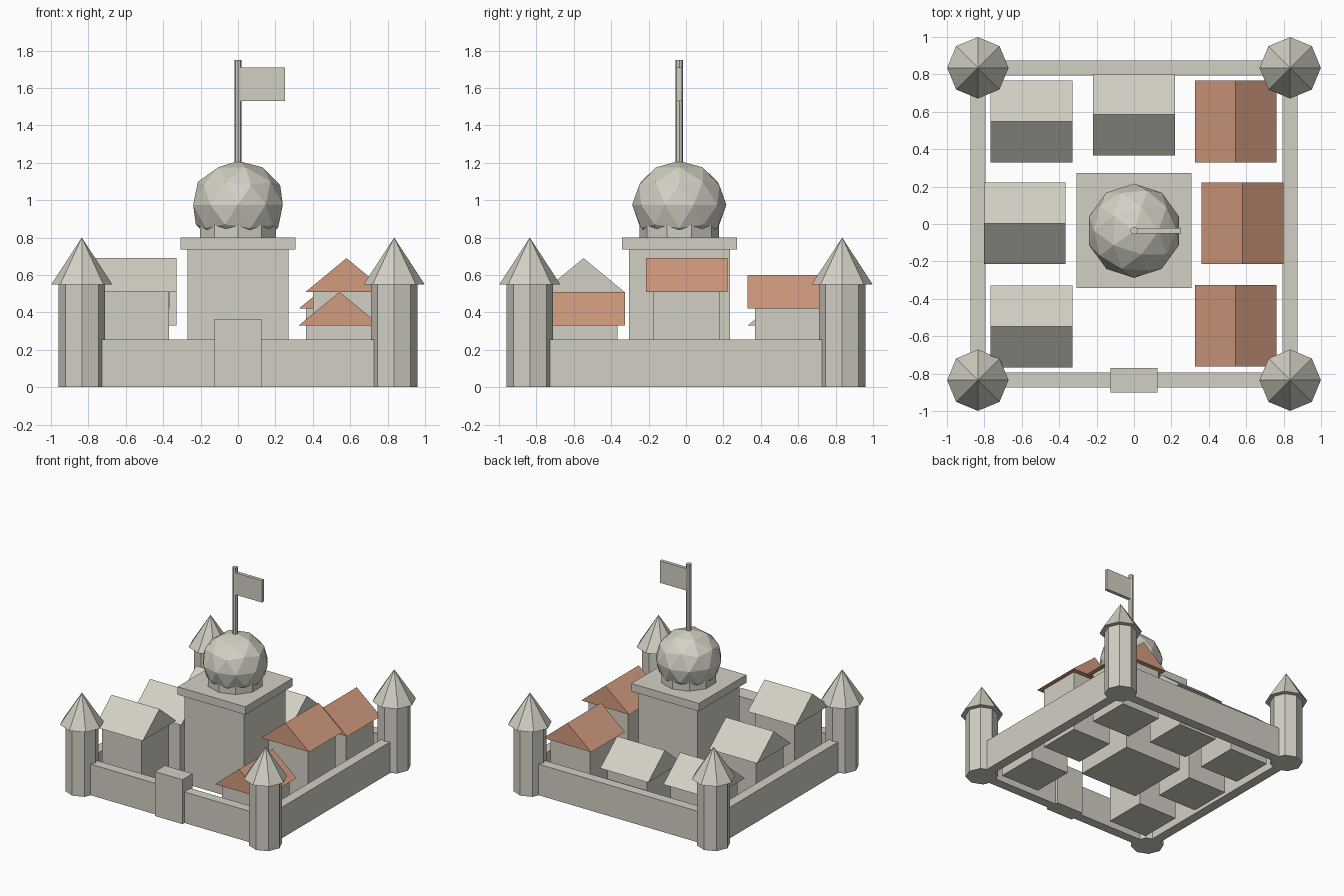
import bpy, bmesh
from mathutils import Matrix, Vector

cube = bpy.data.objects.get("Cube")
if cube:
    bpy.data.objects.remove(cube, do_unlink=True)


def make_material(name, color):
    mat = bpy.data.materials.new(name)
    mat.use_nodes = True
    mat.diffuse_color = color
    mat.node_tree.nodes["Principled BSDF"].inputs["Base Color"].default_value = color
    return mat


stone = make_material("pale stone", (0.65, 0.63, 0.55, 1))
tile = make_material("red roof tile", (0.65, 0.33, 0.21, 1))


def finish(name, bm, mat=stone):
    bmesh.ops.recalc_face_normals(bm, faces=bm.faces)
    mesh = bpy.data.meshes.new(name)
    bm.to_mesh(mesh)
    bm.free()
    mesh.materials.append(mat)
    obj = bpy.data.objects.new(name, mesh)
    bpy.context.collection.objects.link(obj)
    return obj


def box(name, x, y, z0, z1, sx, sy):
    """Box centred on x, y with full widths sx, sy."""
    bm = bmesh.new()
    place = Matrix.Translation((x, y, (z0 + z1) / 2)) @ Matrix.Diagonal((sx, sy, z1 - z0, 1))
    bmesh.ops.create_cube(bm, size=1, matrix=place)
    return finish(name, bm)


def column(name, x, y, z0, z1, sides, r0, r1):
    """Closed cylinder or cone standing on z0."""
    bm = bmesh.new()
    bmesh.ops.create_cone(bm, cap_ends=True, segments=sides, radius1=r0, radius2=r1,
                          depth=z1 - z0, matrix=Matrix.Translation((x, y, (z0 + z1) / 2)))
    bmesh.ops.remove_doubles(bm, verts=bm.verts, dist=0.0001)
    return finish(name, bm)


def gable_roof(name, x, y, z, mat, along_y):
    """Triangular prism with its ridge along x or y."""
    half, rise = 0.218, 0.18
    bm = bmesh.new()
    profile = ((-half, 0), (half, 0), (0, rise))
    start = [bm.verts.new((-half, a, h)) for a, h in profile]
    end = bm.faces.new(start)
    ext = bmesh.ops.extrude_face_region(bm, geom=[end], use_keep_orig=True)
    moved = [v for v in ext["geom"] if isinstance(v, bmesh.types.BMVert)]
    bmesh.ops.translate(bm, verts=moved, vec=(2 * half, 0, 0))
    if along_y:
        bm.transform(Matrix.Rotation(1.5707963, 4, "Z"))
    bm.transform(Matrix.Translation((x, y, z)))
    return finish(name, bm, mat)


# Curtain walls
wall_height, corner = 0.255, 0.835
for side, s in (("left", 1), ("right", -1)):
    box(side + "_wall", s * corner, 0, 0, wall_height, 0.08, 2 * corner)
for side, s in (("back", 1), ("front", -1)):
    box(side + "_wall", 0, s * corner, 0, wall_height, 2 * corner, 0.08)
box("gatehouse", 0, -corner, 0, 0.365, 0.25, 0.13)

# Corner towers with pointed roofs
for side, sx in (("left", 1), ("right", -1)):
    for end, sy in (("front", -1), ("back", 1)):
        x, y = sx * corner, sy * corner
        name = end + "_" + side + "_tower"
        column(name, x, y, 0, 0.55, 8, 0.125, 0.125)
        column(name + "_roof", x, y, 0.548, 0.80, 8, 0.164, 0)

# Houses: name, x, y, eave height, roof material, ridge along y
houses = (
    ("front_right_house", -0.548, -0.548, 0.51, stone, False),
    ("middle_right_house", -0.583, 0.003, 0.42, stone, False),
    ("back_right_house", -0.548, 0.548, 0.33, stone, False),
    ("back_house", 0, 0.585, 0.33, stone, False),
    ("back_left_house", 0.543, 0.548, 0.42, tile, True),
    ("middle_left_house", 0.58, 0.003, 0.51, tile, True),
    ("front_left_house", 0.543, -0.545, 0.33, tile, True),
)
for name, x, y, eave, mat, along_y in houses:
    box(name, x, y, 0, eave, 0.36, 0.36)
    gable_roof(name + "_roof", x, y, eave, mat, along_y)

# Central keep
keep_y = -0.036
box("keep", 0, keep_y, 0, 0.735, 0.54, 0.54)
box("keep_cap", 0, keep_y, 0.735, 0.80, 0.615, 0.615)
column("dome_drum", 0, keep_y, 0.80, 0.92, 10, 0.213, 0.213)

# Faceted dome
bm = bmesh.new()
dome = Matrix.Translation((0, keep_y, 0.975)) @ Matrix.Diagonal((0.252, 0.252, 0.235, 1))
bmesh.ops.create_icosphere(bm, subdivisions=2, radius=1, matrix=dome)
finish("dome", bm)

# Flag
column("flag_pole", 0, keep_y, 1.15, 1.75, 8, 0.02, 0.02)
box("flag", 0.13, keep_y, 1.53, 1.71, 0.245, 0.028)
